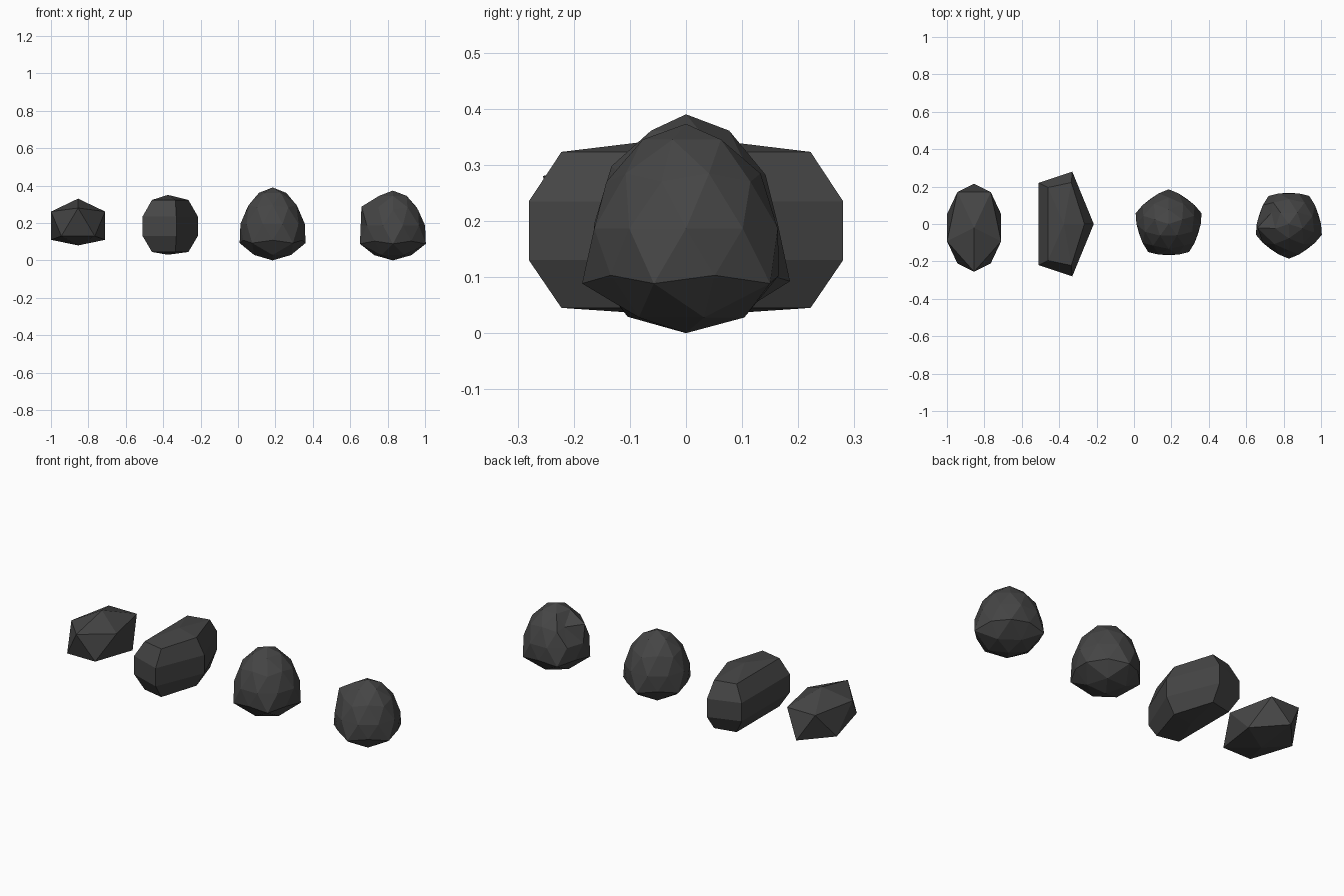
import bpy, bmesh
from math import sin, cos, radians
from mathutils import Matrix, Vector

if "Cube" in bpy.data.objects:
    bpy.data.objects.remove(bpy.data.objects["Cube"])

stone = bpy.data.materials.new("dark_stone")
stone.diffuse_color = (0.06, 0.06, 0.06, 1)
stone.use_nodes = True
stone.node_tree.nodes["Principled BSDF"].inputs["Base Color"].default_value = stone.diffuse_color


def ico(name, subdivisions, turn, shape):
    """Icosphere turned about z, each unit vertex passed through shape()."""
    bpy.ops.mesh.primitive_ico_sphere_add(subdivisions=subdivisions, radius=1)
    ob = bpy.context.object
    ob.name = name
    ob.data.transform(Matrix.Rotation(radians(turn), 4, 'Z'))
    for v in ob.data.vertices:
        v.co = shape(v.co.copy())
    ob.data.materials.append(stone)
    return ob


# pointed rock: stretched icosahedron with uneven rings
def pointed(p):
    z = 0.205 + 0.125 * p.z
    if -0.6 < p.z < 0:
        z = 0.13 if p.y < 0 else 0.11
    elif 0 < p.z < 0.6 and p.y < -0.8:
        z = 0.28
    return Vector((-0.855 + 0.17 * p.x, -0.02 + 0.263 * p.y, z))


ico("pointed_rock", 1, -18, pointed)

# long rock: stack of pentagon rings closed by low poles
outer = [(-0.215, 0), (-0.33, 0.28), (-0.51, 0.22), (-0.51, -0.22), (-0.33, -0.28)]
inner = [(-0.265, 0), (-0.335, 0.222), (-0.46, 0.195), (-0.46, -0.195), (-0.335, -0.222)]
bm = bmesh.new()
rings = [[bm.verts.new((x, y, z)) for x, y in ring]
         for ring, z in ((inner, 0.045), (outer, 0.13), (outer, 0.235), (inner, 0.323))]
low = bm.verts.new((-0.375, 0, 0.03))
high = bm.verts.new((-0.375, 0, 0.35))
for i in range(5):
    j = (i + 1) % 5
    for a, b in zip(rings, rings[1:]):
        bm.faces.new((a[i], a[j], b[j], b[i]))
    bm.faces.new((low, rings[0][j], rings[0][i]))
    bm.faces.new((high, rings[-1][i], rings[-1][j]))
bmesh.ops.recalc_face_normals(bm, faces=bm.faces)
me = bpy.data.meshes.new("long_rock")
bm.to_mesh(me)
bm.free()
me.materials.append(stone)
bpy.context.collection.objects.link(bpy.data.objects.new("long_rock", me))


# round rocks: icospheres tapering upwards with a flared lower ring
def egg(cx, height):
    def shape(p):
        r = 0.172 - 0.03 * p.z
        if -0.6 < p.z < -0.5:
            r *= 1.16
        return Vector((cx + r * p.x, r * p.y, height / 2 * (1 + p.z)))
    return shape


ico("egg_rock", 2, 18, egg(0.185, 0.39))
chipped = ico("chipped_rock", 2, -18, egg(0.828, 0.373))


# chip: one shoulder corner pushed out, its neighbour pushed in
def pull(ob, near, to):
    v = min(ob.data.vertices, key=lambda v: (v.co - Vector(near)).length)
    v.co = to


def shoulder(angle):
    a = radians(angle)
    return 0.828 + 0.14 * cos(a), 0.14 * sin(a), 0.28


dent, bump = shoulder(162), shoulder(198)
pull(chipped, bump, (0.66, -0.02, 0.287))
pull(chipped, dent, (0.735, 0.06, 0.28))
